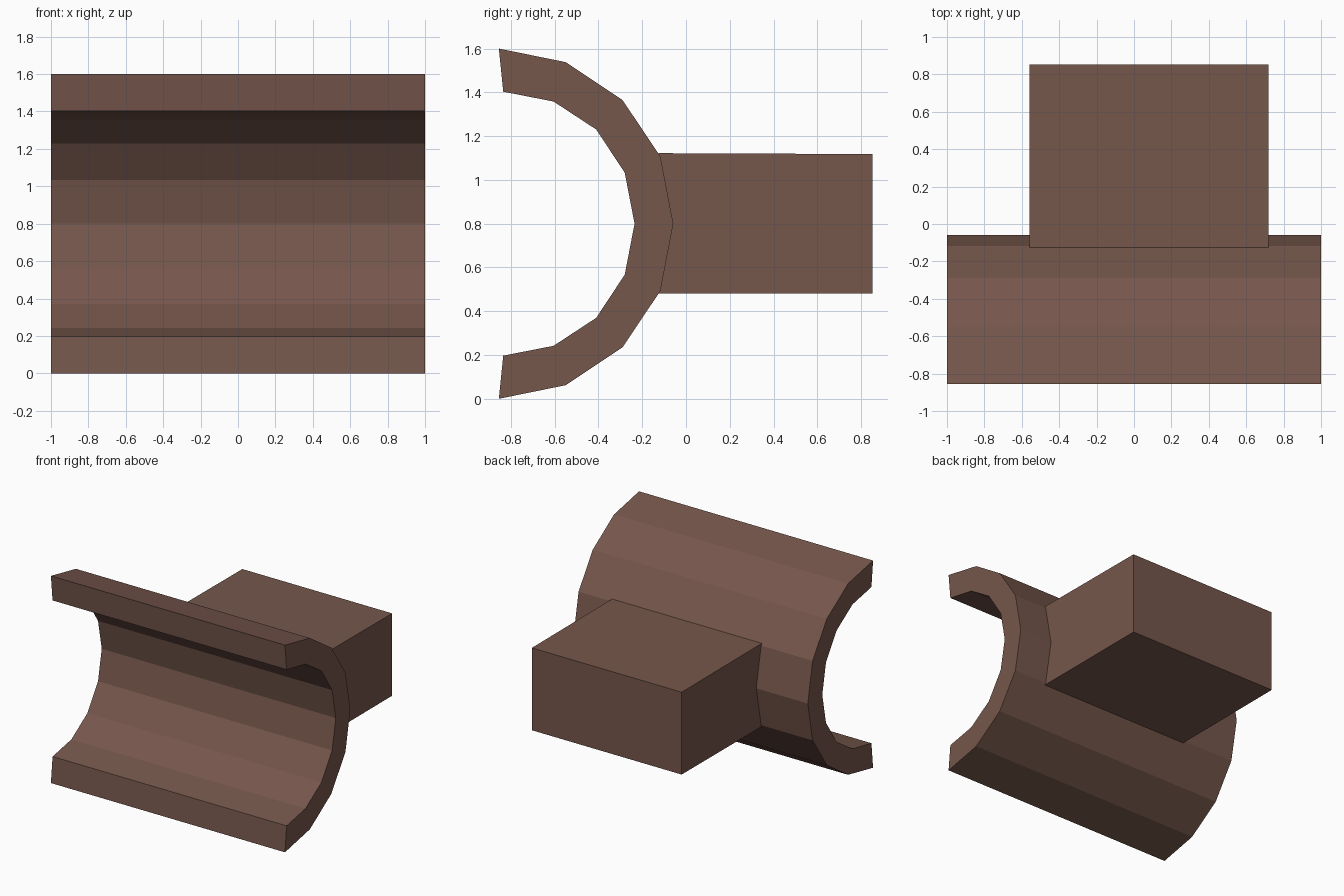
import bpy
import bmesh

cube = bpy.data.objects.get("Cube")
if cube:
    bpy.data.objects.remove(cube, do_unlink=True)

brown = bpy.data.materials.new("brown")
brown.use_nodes = True
colour = (0.18, 0.095, 0.072, 1)
brown.diffuse_color = colour
brown.node_tree.nodes["Principled BSDF"].inputs["Base Color"].default_value = colour


def extrude_profile(name, profile, x0, x1):
    """Sweep a closed (y, z) outline along x."""
    bm = bmesh.new()
    face = bm.faces.new([bm.verts.new((x0, y, z)) for y, z in profile])
    swept = bmesh.ops.extrude_face_region(bm, geom=[face])["geom"]
    moved = [v for v in swept if isinstance(v, bmesh.types.BMVert)]
    bmesh.ops.translate(bm, verts=moved, vec=(x1 - x0, 0, 0))
    bmesh.ops.recalc_face_normals(bm, faces=bm.faces)
    mesh = bpy.data.meshes.new(name)
    bm.to_mesh(mesh)
    bm.free()
    mesh.materials.append(brown)
    obj = bpy.data.objects.new(name, mesh)
    bpy.context.collection.objects.link(obj)
    return obj


MID = 0.8


def mirrored(half):
    """Complete a half arc, given as (y, height above middle), tip to middle."""
    return [(y, MID + h) for y, h in half] + [(y, MID - h) for y, h in half[-2::-1]]


# Curved trough, open to the front
outer = mirrored([(-0.855, 0.8), (-0.55, 0.738), (-0.29, 0.565), (-0.117, 0.307), (-0.058, 0)])
inner = mirrored([(-0.835, 0.603), (-0.605, 0.558), (-0.41, 0.43), (-0.28, 0.233), (-0.235, 0)])
extrude_profile("curved_trough", outer + inner[::-1], -1, 1)

# Solid block joined to the back of the trough
block = [(-0.125, 0.48), (0.853, 0.482), (0.853, 1.118), (-0.125, 1.122)]
extrude_profile("rear_block", block, -0.56, 0.72)
